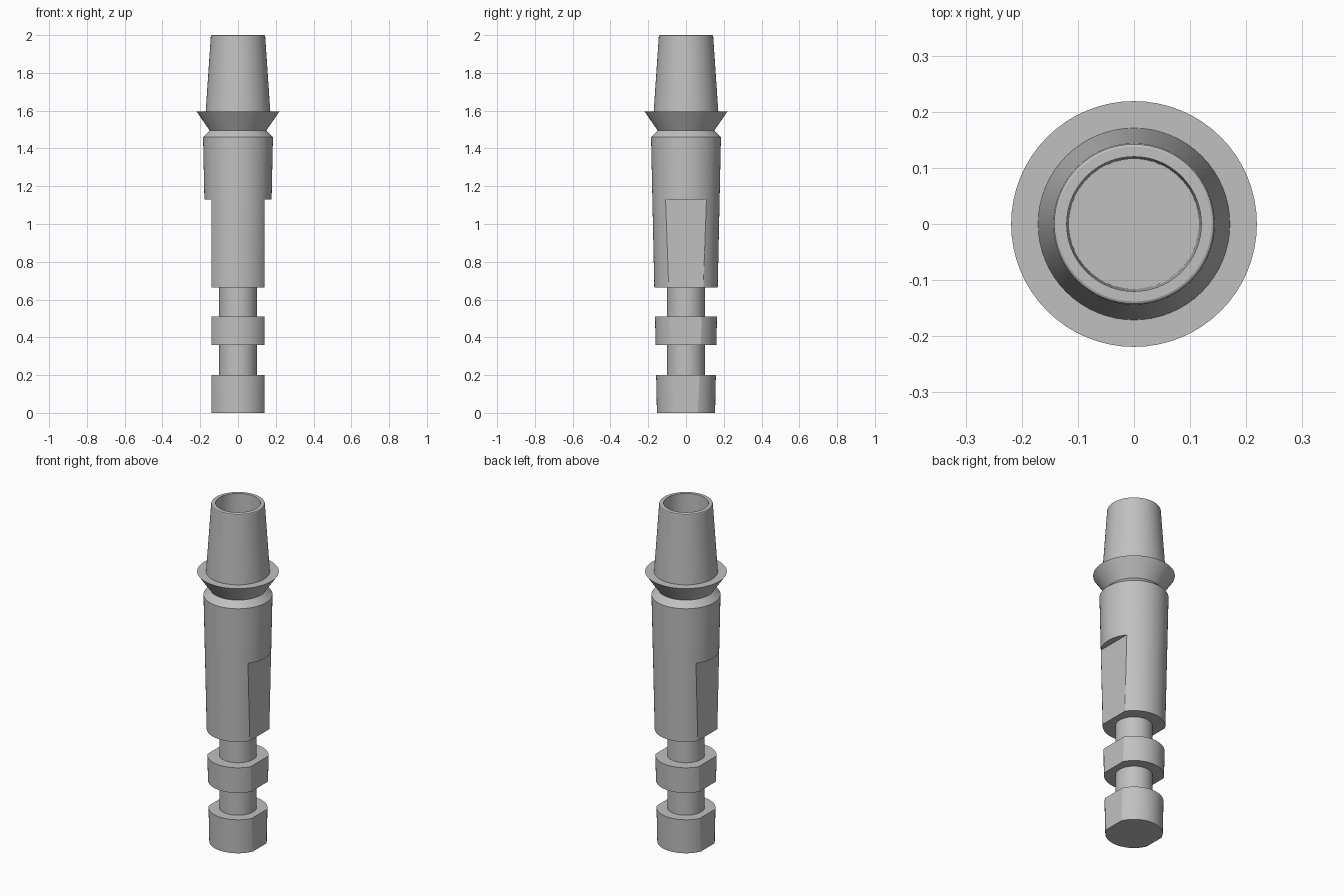
import bpy
import bmesh
import math
from mathutils import Vector

cube = bpy.data.objects.get("Cube")
if cube:
    bpy.data.objects.remove(cube, do_unlink=True)

SEGMENTS = 64
FLAT_X = 0.141      # distance of the side flats from the axis
FLAT_TOP = 1.13     # height where the side flats end

steel = bpy.data.materials.new("satin grey")
steel.use_nodes = True
grey = (0.53, 0.53, 0.53, 1)
steel.diffuse_color = grey
steel.node_tree.nodes["Principled BSDF"].inputs["Base Color"].default_value = grey


def make_object(name, bm):
    mesh = bpy.data.meshes.new(name)
    bmesh.ops.recalc_face_normals(bm, faces=bm.faces)
    bm.to_mesh(mesh)
    bm.free()
    mesh.materials.append(steel)
    obj = bpy.data.objects.new(name, mesh)
    bpy.context.collection.objects.link(obj)
    return obj


def lathe(name, profile):
    """Turn a (radius, height) profile around the z axis."""
    bm = bmesh.new()
    verts = [bm.verts.new((r, 0, z)) for r, z in profile]
    edges = [bm.edges.new(pair) for pair in zip(verts, verts[1:])]
    bmesh.ops.spin(bm, geom=verts + edges, cent=(0, 0, 0), axis=(0, 0, 1),
                   angle=math.tau, steps=SEGMENTS, use_merge=False)
    bmesh.ops.remove_doubles(bm, verts=bm.verts, dist=0.0005)
    return make_object(name, bm)


def box(name, low, high):
    bm = bmesh.new()
    bmesh.ops.create_cube(bm, size=1)
    low, high = Vector(low), Vector(high)
    for v in bm.verts:
        v.co = (low + high) / 2 + v.co * (high - low)
    return make_object(name, bm)


# Turned body: foot, grooves, collar, tapered shank, flange and hollow post
profile = [
    (0, 0), (0.154, 0), (0.158, 0.2),               # foot
    (0.1, 0.2), (0.1, 0.36),                        # lower groove
    (0.161, 0.36), (0.164, 0.51),                   # collar
    (0.1, 0.51), (0.1, 0.665),                      # upper groove
    (0.168, 0.665), (0.185, 1.46),                  # tapered shank
    (0.15, 1.495), (0.219, 1.595),                  # waist and flange
    (0.171, 1.595), (0.144, 1.994),                 # post
    (0.142, 1.998), (0.138, 2), (0.12, 2),          # rounded rim
    (0.116, 1.6), (0, 1.6),                         # socket
]
body = lathe("turned_shank", profile)

# Flats milled into the left and right sides
for side, x in (("left", 1), ("right", -1)):
    a, b = sorted((x * FLAT_X, x * 0.4))
    cutter = box(side + "_flat_cutter", (a, -0.4, -0.2), (b, 0.4, FLAT_TOP))
    cutter.hide_render = True
    mod = body.modifiers.new(side + "_flat", 'BOOLEAN')
    mod.operation = 'DIFFERENCE'
    mod.solver = 'EXACT'
    mod.object = cutter
    bpy.ops.object.select_all(action='DESELECT')
    body.select_set(True)
    bpy.context.view_layer.objects.active = body
    bpy.ops.object.modifier_apply(modifier=mod.name)
    bpy.data.objects.remove(cutter, do_unlink=True)

bpy.ops.object.shade_smooth_by_angle(angle=math.radians(20))
